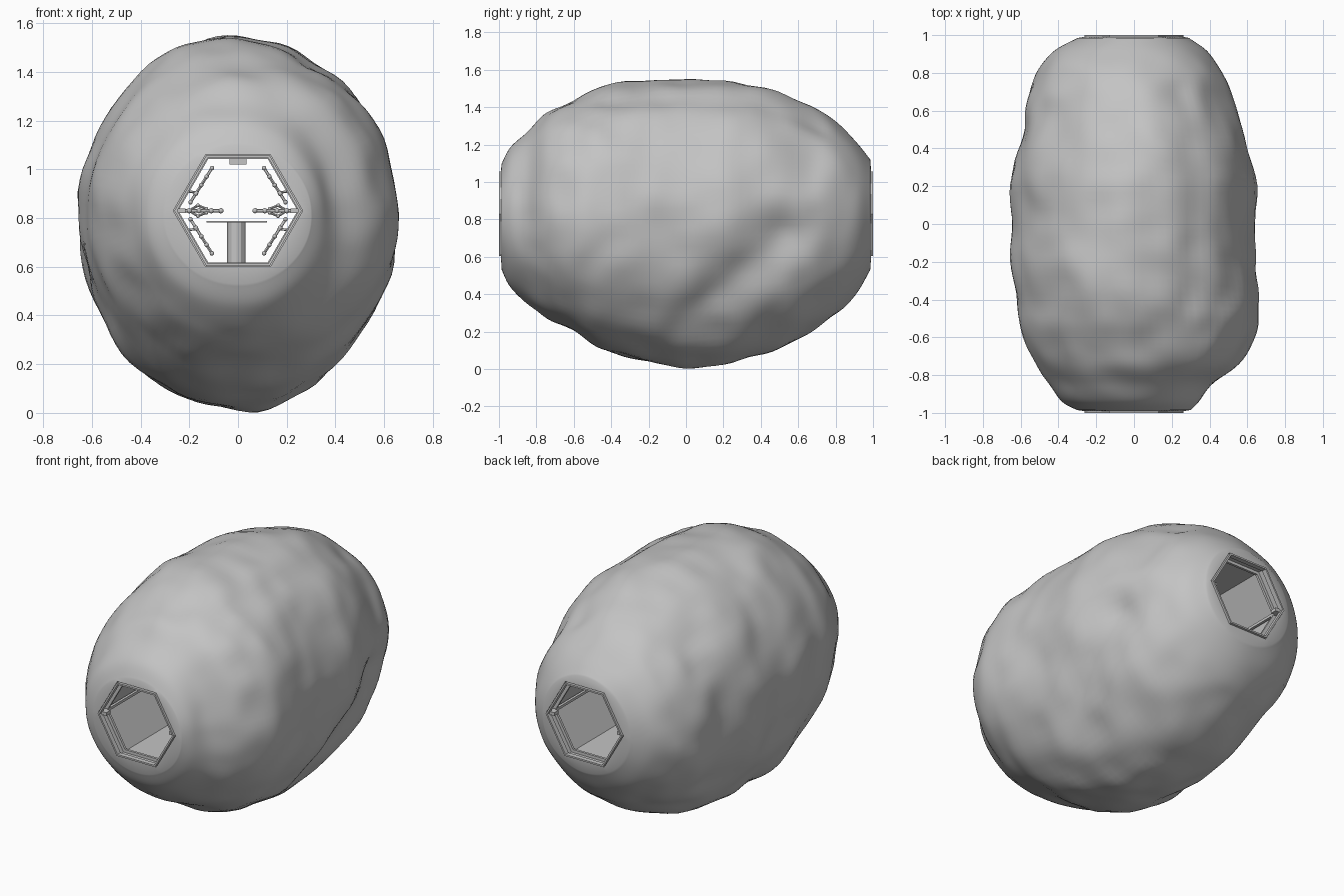
import bpy, bmesh, math
from mathutils import Vector, Matrix, noise
from mathutils.geometry import intersect_point_line

cube = bpy.data.objects.get("Cube")
if cube:
    bpy.data.objects.remove(cube, do_unlink=True)

GREY = (0.55, 0.55, 0.55, 1)
rock_grey = bpy.data.materials.new("rock_grey")
rock_grey.use_nodes = True
rock_grey.diffuse_color = GREY
rock_grey.node_tree.nodes["Principled BSDF"].inputs["Base Color"].default_value = GREY

AXIS_Z = 0.83      # height of the tunnel axis
APOTHEM = 0.23     # tunnel half height
SIDES = 96


def make_object(name, bm, angle=45):
    bmesh.ops.recalc_face_normals(bm, faces=bm.faces)
    mesh = bpy.data.meshes.new(name)
    bm.to_mesh(mesh)
    bm.free()
    mesh.materials.append(rock_grey)
    obj = bpy.data.objects.new(name, mesh)
    bpy.context.collection.objects.link(obj)
    bpy.ops.object.select_all(action="DESELECT")
    obj.select_set(True)
    bpy.context.view_layer.objects.active = obj
    bpy.ops.object.shade_smooth_by_angle(angle=math.radians(angle))


def bridge_rings(bm, rings):
    """Join a cyclic list of closed rings with quads."""
    loops = [[bm.verts.new(p) for p in ring] for ring in rings]
    for a, b in zip(loops, loops[1:] + loops[:1]):
        for i in range(len(a)):
            j = (i + 1) % len(a)
            bm.faces.new((a[i], a[j], b[j], b[i]))


def hex_ring(y, apothem, count=6):
    ring = []
    for i in range(count):
        a = math.tau * i / count
        r = apothem / math.cos(a % (math.pi / 3) - math.pi / 6)
        ring.append(Vector((r * math.cos(a), y, AXIS_Z + r * math.sin(a))))
    return ring


# Rock outline along its length: y, -x reach, +x reach, bottom z, top z
STATIONS = [
    (-.985, .30, .30, .53, 1.10), (-.94, .385, .35, .44, 1.185),
    (-.85, .45, .43, .35, 1.275), (-.74, .51, .56, .265, 1.38),
    (-.6, .575, .63, .19, 1.45), (-.45, .61, .665, .10, 1.515),
    (-.2, .655, .65, .03, 1.545), (0, .635, .64, .01, 1.545),
    (.25, .65, .635, .04, 1.53), (.5, .585, .58, .12, 1.475),
    (.68, .56, .515, .215, 1.395), (.82, .50, .445, .31, 1.30),
    (.92, .42, .375, .42, 1.20), (.985, .30, .29, .53, 1.12)]

# Grooves pressed into the rock: start, end, width, depth
GROOVES = [
    ((.55, .1, .3), (.59, .5, .7), .13, .05),
    ((.38, -.87, .85), (.36, -.84, 1.05), .12, .035),
    ((.27, -.5, 1.44), (.27, .7, 1.32), .09, .025)]


def catmull(rows, t):
    i = min(int(t), len(rows) - 2)
    f = t - i
    p0, p1, p2, p3 = (rows[max(0, min(len(rows) - 1, i + k))] for k in (-1, 0, 1, 2))
    return [b + .5 * f * (c - a + f * (2 * a - 5 * b + 4 * c - d + f * (3 * (b - c) + d - a)))
            for a, b, c, d in zip(p0, p1, p2, p3)]


def rock_ring(t):
    y, left, right, low, high = catmull(STATIONS, t)
    mid = .81
    fade = min(1, (1 - abs(y)) * 5)
    ring = []
    for i in range(SIDES):
        a = math.tau * i / SIDES
        c, s = math.cos(a), math.sin(a)
        p = Vector((c * (right if c > 0 else left), y,
                    mid + s * (high - mid if s > 0 else mid - low)))
        push = .022 * noise.noise(p * 2.6) + .016 * noise.noise(p * 6)
        for start, end, width, depth in GROOVES:
            start, end = Vector(start), Vector(end)
            f = intersect_point_line(p, start, end)[1]
            near = start.lerp(end, max(0, min(1, f)))
            push -= depth * math.exp(-((p - near).length / width) ** 2)
        out = Vector((p.x, 0, p.z - mid)).normalized()
        ring.append(p + out * push * fade)
    return ring


# Rock with the hexagonal tunnel running through it
STEPS = 6
rings = [rock_ring(k / STEPS) for k in range((len(STATIONS) - 1) * STEPS + 1)]
rings += [hex_ring(.99, APOTHEM, SIDES), hex_ring(-.99, APOTHEM, SIDES)]
bm = bmesh.new()
bridge_rings(bm, rings)
make_object("asteroid_rock", bm, 55)


def hex_frame(name, y0, y1, outer, inner):
    bm = bmesh.new()
    bridge_rings(bm, [hex_ring(y0, outer), hex_ring(y1, outer),
                      hex_ring(y1, inner), hex_ring(y0, inner)])
    make_object(name, bm, 20)


def box(name, centre, size):
    bm = bmesh.new()
    bmesh.ops.create_cube(bm, size=1, matrix=Matrix.Translation(centre) @ Matrix.Diagonal((*size, 1)))
    make_object(name, bm, 20)


def jointed_arm(name, points, radius):
    """Thin rods with a round joint at every point."""
    bm = bmesh.new()
    points = [Vector(p) for p in points]
    for p in points:
        bmesh.ops.create_icosphere(bm, subdivisions=2, radius=radius * 1.6,
                                   matrix=Matrix.Translation(p))
    for a, b in zip(points, points[1:]):
        turn = (b - a).to_track_quat("Z", "Y").to_matrix().to_4x4()
        bmesh.ops.create_cone(bm, cap_ends=True, segments=8, radius1=radius, radius2=radius,
                              depth=(b - a).length, matrix=Matrix.Translation((a + b) / 2) @ turn)
    make_object(name, bm)


# Fittings just inside both mouths
for end, e in (("front", -1), ("back", 1)):
    hex_frame(end + "_mouth_frame", e * .97, e, .226, .216)
    hex_frame(end + "_inner_frame", e * .915, e * .93, APOTHEM, .212)
    for side, s in (("right", -1), ("left", 1)):
        box(end + "_" + side + "_corner_bracket", (s * .235, e * .96, AXIS_Z), (.04, .04, .02))

# Rails along the side corners, with gripper arms deep in the tunnel
for side, s in (("right", -1), ("left", 1)):
    box(side + "_corner_rail", (s * .248, 0, AXIS_Z), (.016, 1.9, .016))
    jointed_arm(side + "_gripper_arm",
                [(s * x, 0, AXIS_Z) for x in (.25, .2, .16, .11, .07)], .007)
    for level, v in (("upper", 1), ("lower", -1)):
        prefix = side + "_" + level
        jointed_arm(prefix + "_gripper_finger",
                    [(s * .2, 0, AXIS_Z), (s * .165, 0, AXIS_Z + v * .022),
                     (s * .13, 0, AXIS_Z + v * .008)], .005)
        jointed_arm(prefix + "_wall_arm",
                    [(s * (.195 - .088 * k), 0, AXIS_Z + v * (.035 + .14 * k))
                     for k in (0, .25, .5, .75, 1)], .006)
        jointed_arm(prefix + "_wall_bracket",
                    [(s * .215, 0, AXIS_Z + v * .08), (s * .17, 0, AXIS_Z + v * .075)], .005)

# Lamp, platform and column in the middle of the tunnel
box("ceiling_lamp", (0, 0, 1.04), (.07, .05, .04))
box("platform_plate", (-.005, 0, .785), (.25, .25, .005))
bm = bmesh.new()
bmesh.ops.create_cone(bm, cap_ends=True, segments=12, radius1=.038, radius2=.038, depth=.185,
                      matrix=Matrix.Translation((-.007, 0, .6925)))
make_object("platform_column", bm, 20)
